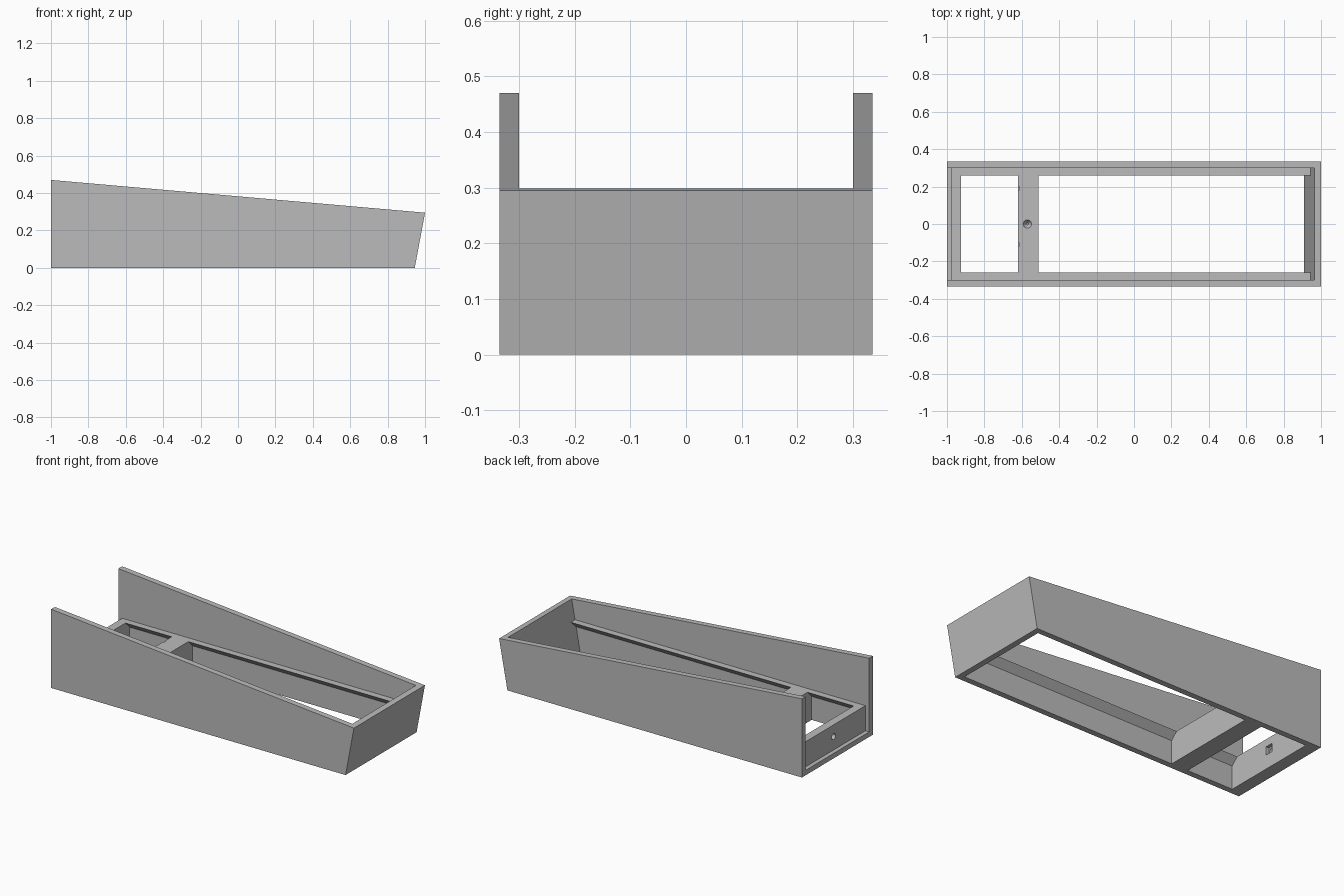
import bpy
import bmesh
import math
from mathutils import Vector, Matrix

if "Cube" in bpy.data.objects:
    bpy.data.objects.remove(bpy.data.objects["Cube"], do_unlink=True)

mat = bpy.data.materials.new("plain_grey")
mat.use_nodes = True
GREY = (0.5, 0.5, 0.5, 1)
mat.diffuse_color = GREY
mat.node_tree.nodes["Principled BSDF"].inputs["Base Color"].default_value = GREY

HALF, WALL = 0.335, 0.035        # outer half width, board thickness
INNER = HALF - WALL
SHELF, LIP = 0.18, 0.04          # shelf height, shelf depth


def finish(name, bm):
    bmesh.ops.recalc_face_normals(bm, faces=bm.faces)
    mesh = bpy.data.meshes.new(name)
    bm.to_mesh(mesh)
    bm.free()
    obj = bpy.data.objects.new(name, mesh)
    bpy.context.collection.objects.link(obj)
    mesh.materials.append(mat)
    return obj


def extrude(name, points, step):
    """Extrude a flat polygon of 3D points along a vector."""
    bm = bmesh.new()
    face = bm.faces.new([bm.verts.new(p) for p in points])
    new = bmesh.ops.extrude_face_region(bm, geom=[face])["geom"]
    verts = [g for g in new if isinstance(g, bmesh.types.BMVert)]
    bmesh.ops.translate(bm, verts=verts, vec=Vector(step))
    return finish(name, bm)


def side_profile(name, outline, y0, y1):
    """Extrude an x/z outline across the width."""
    return extrude(name, [(x, y0, z) for x, z in outline], (0, y1 - y0, 0))


def box(name, x0, x1, y0, y1, z0, z1):
    return side_profile(name, [(x0, z0), (x1, z0), (x1, z1), (x0, z1)], y0, y1)


def cone(name, centre, r1, r2, depth, axis="Z", sides=24):
    bm = bmesh.new()
    turn = Matrix.Rotation(math.pi / 2, 4, "Y") if axis == "X" else Matrix()
    bmesh.ops.create_cone(bm, cap_ends=True, segments=sides, radius1=r1, radius2=r2,
                          depth=depth, matrix=Matrix.Translation(centre) @ turn)
    return finish(name, bm)


def cut(obj, cutter):
    mod = obj.modifiers.new("cut", "BOOLEAN")
    mod.operation, mod.solver, mod.object = "DIFFERENCE", "EXACT", cutter
    bpy.context.view_layer.objects.active = obj
    bpy.ops.object.modifier_apply(modifier=mod.name)
    bpy.data.objects.remove(cutter, do_unlink=True)


# Sloping side walls with the triangular shelf rails along their inside
for side, s in (("right", -1), ("left", 1)):
    side_profile(side + "_wall", [(-1, 0), (0.945, 0), (1, 0.295), (-1, 0.47)],
                 s * INNER, s * HALF)
    rail = [(s * INNER, SHELF), (s * (INNER - LIP), SHELF), (s * INNER, SHELF - LIP)]
    extrude(side + "_shelf_rail", [(-0.95, y, z) for y, z in rail], (1.893, 0, 0))

# Leaning board that closes the low end
side_profile("low_end_board", [(0.91, 0), (0.945, 0), (1, 0.295), (0.965, 0.298)],
             -INNER, INNER)

# Recessed panel and sill at the tall end, with a screw hole and nut pocket
panel = box("tall_end_panel", -0.975, -0.925, -INNER, INNER, 0, SHELF)
cut(panel, cone("hole_cutter", (-0.95, 0, 0.11), 0.018, 0.018, 0.1, "X"))
cut(panel, box("pocket_cutter", -0.945, -0.9, -0.025, 0.025, 0.085, 0.135))
box("tall_end_sill", -1, -0.975, -INNER, INNER, 0, 0.03)

# Cross beam with a countersink on top and two small notches
beam = box("cross_beam", -0.62, -0.51, -INNER, INNER, 0, SHELF)
cut(beam, cone("countersink_cutter", (-0.57, 0, SHELF - 0.01), 0.005, 0.026, 0.03))
for y in (0.19, -0.11):
    cut(beam, box("notch_cutter", -0.63, -0.614, y - 0.01, y + 0.01, 0.15, 0.2))
